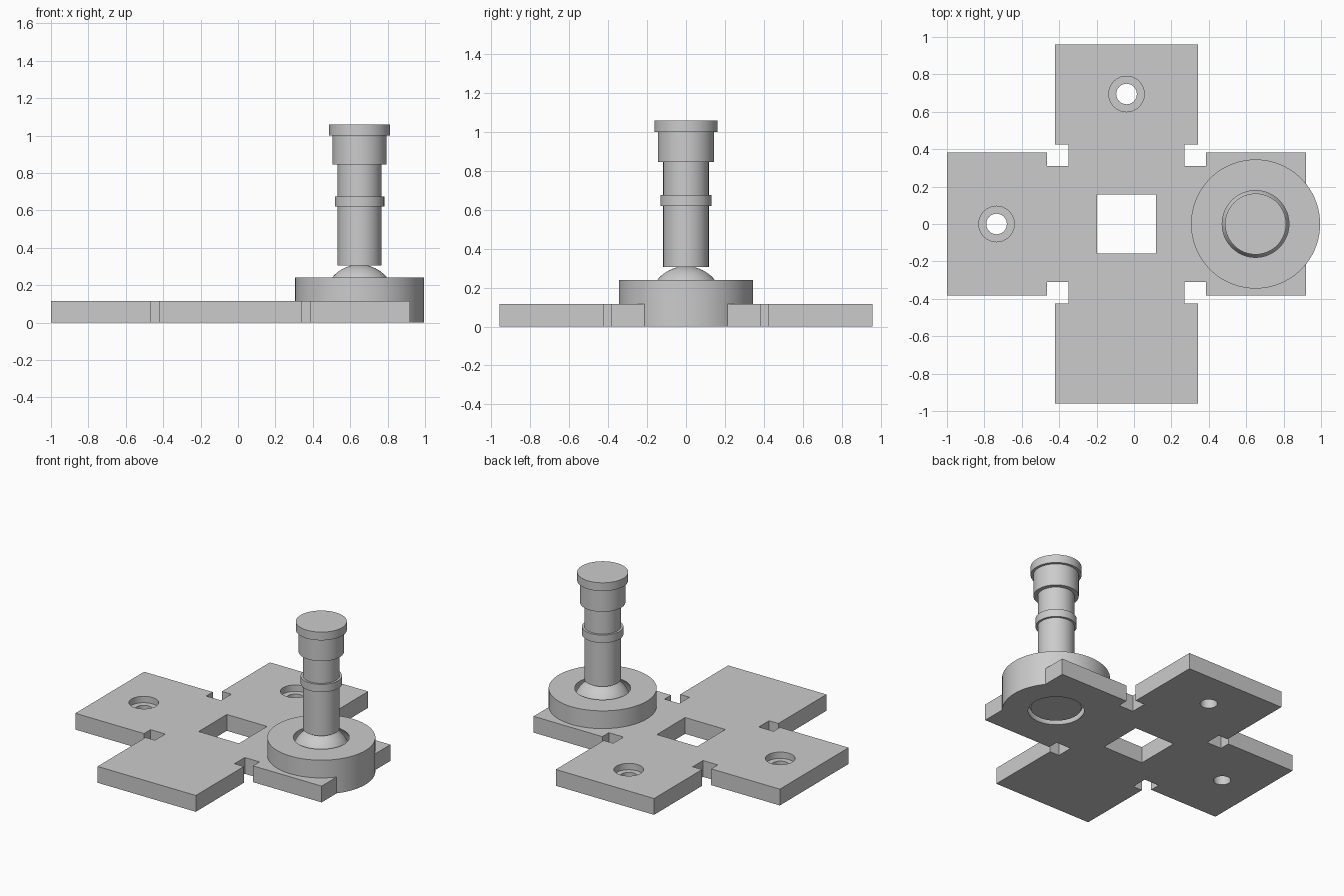
import bpy, bmesh, math
from mathutils import Matrix

if "Cube" in bpy.data.objects:
    bpy.data.objects.remove(bpy.data.objects["Cube"])

grey = bpy.data.materials.new("plain grey")
grey.diffuse_color = (0.6, 0.6, 0.6, 1)
grey.use_nodes = True
grey.node_tree.nodes["Principled BSDF"].inputs["Base Color"].default_value = grey.diffuse_color

CX = -0.04      # centre of the cross plate
PX = 0.65       # axis of the ball joint and post
PLATE_H = 0.115


def make(name, bm):
    bmesh.ops.recalc_face_normals(bm, faces=bm.faces)
    mesh = bpy.data.meshes.new(name)
    bm.to_mesh(mesh)
    bm.free()
    mesh.materials.append(grey)
    obj = bpy.data.objects.new(name, mesh)
    bpy.context.collection.objects.link(obj)
    return obj


def prism(name, points, z0, z1):
    bm = bmesh.new()
    face = bm.faces.new([bm.verts.new((x, y, z0)) for x, y in points])
    top = bmesh.ops.extrude_face_region(bm, geom=[face])["geom"]
    verts = [v for v in top if isinstance(v, bmesh.types.BMVert)]
    bmesh.ops.translate(bm, verts=verts, vec=(0, 0, z1 - z0))
    return make(name, bm)


def cylinder(name, x, y, r, z0, z1, n=96):
    ring = [(x + r * math.cos(2 * math.pi * i / n),
             y + r * math.sin(2 * math.pi * i / n)) for i in range(n)]
    return prism(name, ring, z0, z1)


def sphere(name, r, z, floor=None):
    bm = bmesh.new()
    bmesh.ops.create_uvsphere(bm, u_segments=96, v_segments=48, radius=r,
                              matrix=Matrix.Translation((PX, 0, z)))
    if floor is not None:   # slice off the underside and close it
        bmesh.ops.bisect_plane(bm, geom=bm.verts[:] + bm.edges[:] + bm.faces[:],
                               plane_co=(0, 0, floor), plane_no=(0, 0, 1),
                               clear_inner=True)
        bmesh.ops.holes_fill(bm, edges=[e for e in bm.edges if e.is_boundary])
    return make(name, bm)


def boolean(obj, tool, operation):
    tool.hide_render = True
    mod = obj.modifiers.new(operation.lower(), 'BOOLEAN')
    mod.operation, mod.object, mod.solver = operation, tool, 'EXACT'
    bpy.context.view_layer.objects.active = obj
    bpy.ops.object.modifier_apply(modifier=mod.name)
    bpy.data.objects.remove(tool)


# Cross plate: one notched quadrant turned four times
quadrant = [(0.96, 0.383), (0.425, 0.383), (0.425, 0.31), (0.31, 0.31),
            (0.31, 0.425), (0.383, 0.425), (0.383, 0.96)]
outline = []
for turn in range(4):
    for x, y in quadrant:
        for _ in range(turn):
            x, y = -y, x
        outline.append((x + CX, y))
base = prism("cross_base", outline, 0, PLATE_H)

# Socket disc joined to the right arm
boolean(base, cylinder("socket_disc", PX, 0, 0.345, 0, 0.24, 128), 'UNION')

# Square window, ball socket and counterbored screw holes
h = 0.157
window = [(CX - h, -h), (CX + h, -h), (CX + h, h), (CX - h, h)]
boolean(base, prism("window_cutter", window, -0.1, 0.3), 'DIFFERENCE')
boolean(base, sphere("socket_cutter", 0.215, 0.12), 'DIFFERENCE')
for x, y in ((CX, 0.695), (CX - 0.695, 0)):
    boolean(base, cylinder("hole_cutter", x, y, 0.055, -0.1, 0.3, 48), 'DIFFERENCE')
    boolean(base, cylinder("bore_cutter", x, y, 0.095, 0.07, 0.3, 64), 'DIFFERENCE')

# Ball with a flat underside
parts = [base, sphere("ball", 0.19, 0.12, 0.02)]

# Post turned as one stepped profile: (radius, height)
profile = [(0, 0.305), (0.117, 0.305), (0.117, 0.62), (0.132, 0.62),
           (0.132, 0.675), (0.117, 0.675), (0.117, 0.845), (0.145, 0.845),
           (0.145, 1.0), (0.163, 1.0), (0.163, 1.058), (0, 1.058)]
bm = bmesh.new()
vs = [bm.verts.new((PX + r, 0, z)) for r, z in profile]
es = [bm.edges.new(pair) for pair in zip(vs, vs[1:])]
bmesh.ops.spin(bm, geom=vs + es, cent=(PX, 0, 0), axis=(0, 0, 1),
               angle=2 * math.pi, steps=96, use_duplicate=False)
bmesh.ops.remove_doubles(bm, verts=bm.verts, dist=0.0001)
parts.append(make("post", bm))

# Smooth round walls, keep edges sharp
for obj in parts:
    bpy.ops.object.select_all(action='DESELECT')
    obj.select_set(True)
    bpy.context.view_layer.objects.active = obj
    bpy.ops.object.shade_smooth_by_angle(angle=math.radians(30))
